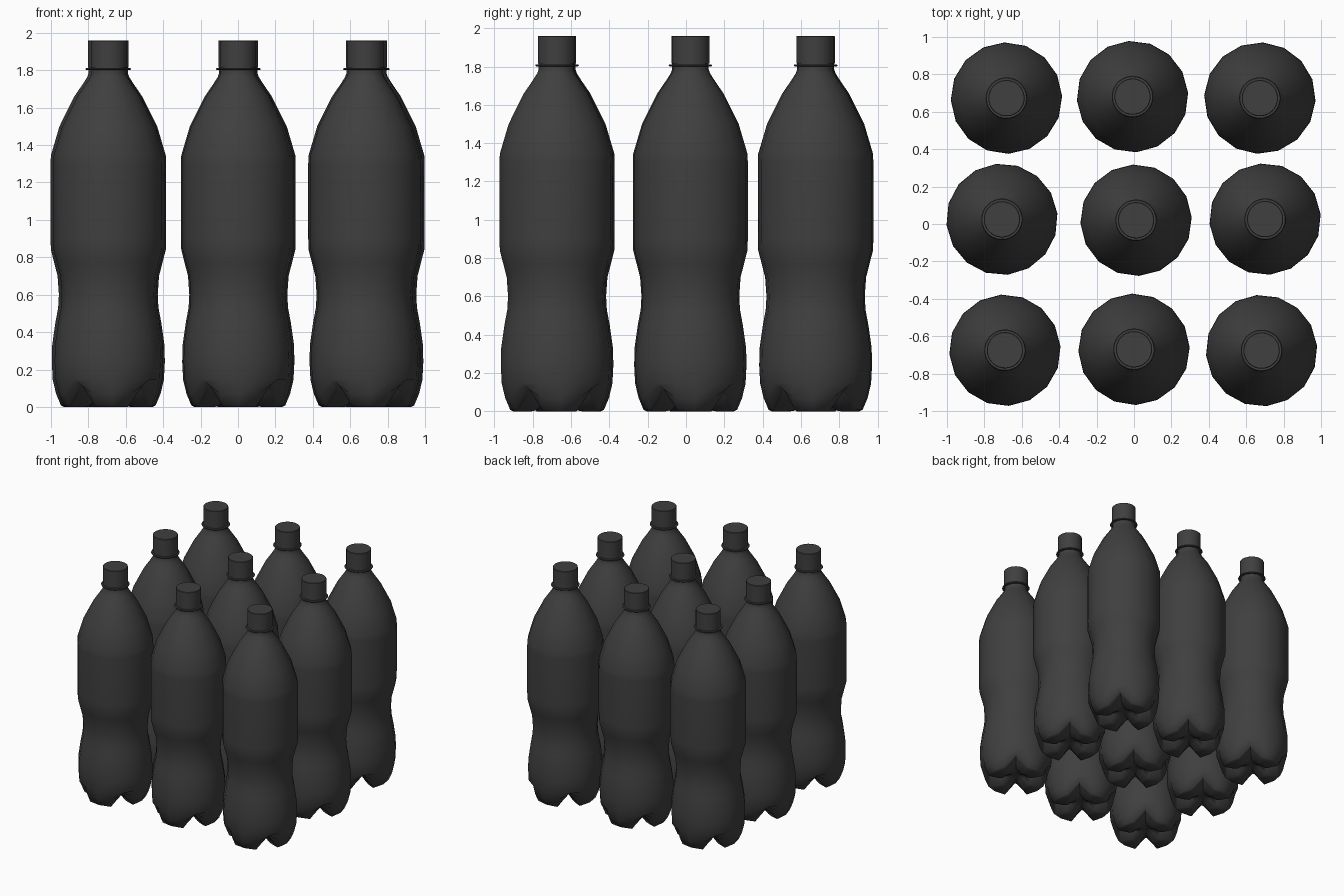
import bpy, bmesh
from math import sin, cos, pi, radians

if "Cube" in bpy.data.objects:
    bpy.data.objects.remove(bpy.data.objects["Cube"], do_unlink=True)

# One dark grey plastic for everything
dark = bpy.data.materials.new("dark_grey_plastic")
dark.use_nodes = True
dark.diffuse_color = (0.05, 0.05, 0.05, 1)
dark.node_tree.nodes["Principled BSDF"].inputs["Base Color"].default_value = (0.05, 0.05, 0.05, 1)


def lathe(name, profile, sides, smooth_angle, valley=None):
    """Turn a bottom-to-top profile about z; `valley` replaces it at the four diagonals."""
    bm = bmesh.new()
    rings = []
    for k, foot in enumerate(profile):
        ring = []
        for i in range(sides):
            a = 2 * pi * i / sides
            diagonal = valley and k < len(valley) and (8 * i) % (2 * sides) == sides
            r, z = valley[k] if diagonal else foot
            ring.append(bm.verts.new((r * cos(a), r * sin(a), z)))
        rings.append(ring)
    for low, high in zip(rings, rings[1:]):
        for i in range(sides):
            j = (i + 1) % sides
            bm.faces.new((low[i], low[j], high[j], high[i]))
    bm.faces.new(rings[0][::-1])
    bm.faces.new(rings[-1])
    mesh = bpy.data.meshes.new(name)
    bm.to_mesh(mesh)
    bm.free()
    mesh.materials.append(dark)
    obj = bpy.data.objects.new(name, mesh)
    bpy.context.collection.objects.link(obj)
    bpy.ops.object.select_all(action='DESELECT')
    obj.select_set(True)
    bpy.context.view_layer.objects.active = obj
    bpy.ops.object.shade_smooth_by_angle(angle=radians(smooth_angle))
    return obj


# Body: four-footed base, waist, shoulder and neck
base_foot = [(.02, .06), (.07, .045), (.12, .005), (.15, 0), (.225, 0), (.242, .008), (.268, .07)]
base_valley = [(.02, .06), (.07, .065), (.12, .08), (.15, .09), (.2, .11), (.225, .12), (.255, .132)]
wall = [(.286, .145), (.291, .24), (.289, .33), (.272, .45), (.257, .53), (.253, .6), (.26, .7),
        (.278, .77), (.296, .84), (.298, .9), (.298, 1.3), (.296, 1.345), (.25, 1.5),
        (.17, 1.66), (.122, 1.73), (.1, 1.765), (.093, 1.785), (.093, 1.82)]
parts = [
    lathe("bottle_body", base_foot + wall, 16, 75, base_valley),
    # Thin collar below the cap
    lathe("neck_ring", [(.09, 1.801), (.107, 1.801), (.111, 1.806), (.107, 1.812), (.09, 1.812)], 32, 50),
    # Screw cap
    lathe("cap", [(.097, 1.815), (.097, 1.957), (.094, 1.96)], 32, 30),
]

# Nine bottles, slightly out of line: x, y, turn in degrees
places = [(-.682, .673, 2), (-.008, .681, 4), (.673, .673, -3),
          (-.706, .025, 6), (.011, .02, 3), (.701, .026, 5),
          (-.69, -.675, 4), (0, -.67, 2), (.682, -.677, 5)]
for n, (x, y, turn) in enumerate(places):
    for part in parts:
        obj = part
        if n:
            obj = part.copy()
            bpy.context.collection.objects.link(obj)
        obj.location = (x, y, 0)
        obj.rotation_euler.z = radians(turn)
